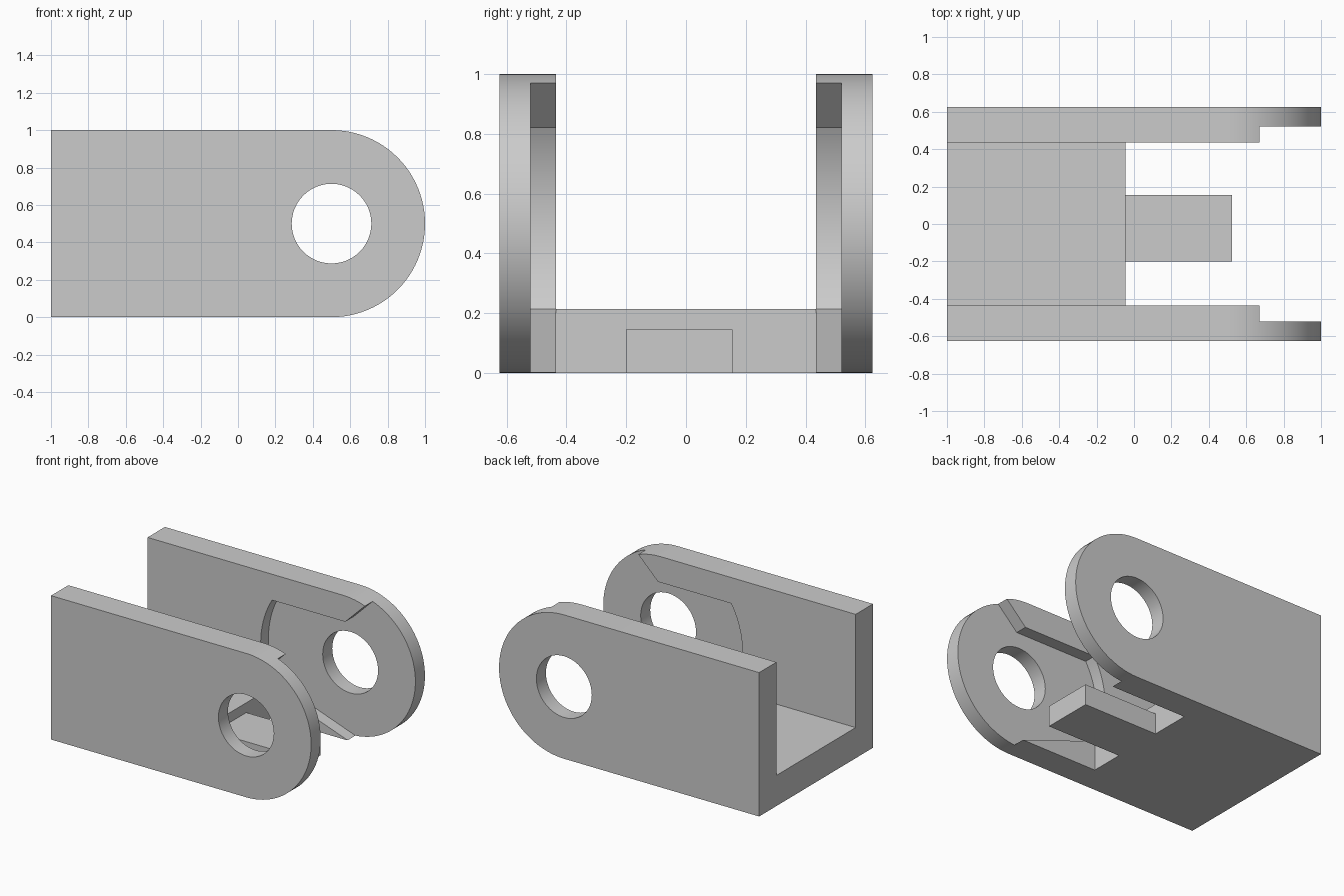
import bpy
import bmesh
from math import asin, cos, sin, pi, radians

cube = bpy.data.objects.get("Cube")
if cube:
    bpy.data.objects.remove(cube, do_unlink=True)

grey = bpy.data.materials.new("plain grey")
grey.use_nodes = True
colour = (0.6, 0.6, 0.6, 1)
grey.diffuse_color = colour
grey.node_tree.nodes["Principled BSDF"].inputs["Base Color"].default_value = colour

PIVOT_X, PIVOT_Z = 0.5, 0.5
FLOOR_END, FLOOR_TOP = -0.045, 0.213
INNER, STEP, OUTER = 0.435, 0.52, 0.625


def arc(radius, start, end, count):
    """Points of an arc around the pivot, in the xz plane."""
    angles = [start + (end - start) * i / count for i in range(count + 1)]
    return [(PIVOT_X + radius * cos(a), PIVOT_Z + radius * sin(a)) for a in angles]


def prism(name, profile, y0, y1):
    """Extrude an xz profile from y0 to y1."""
    bm = bmesh.new()
    face = bm.faces.new([bm.verts.new((x, y0, z)) for x, z in profile])
    out = bmesh.ops.extrude_face_region(bm, geom=[face])
    moved = [v for v in out["geom"] if isinstance(v, bmesh.types.BMVert)]
    bmesh.ops.translate(bm, verts=moved, vec=(0, y1 - y0, 0))
    bmesh.ops.recalc_face_normals(bm, faces=bm.faces)
    mesh = bpy.data.meshes.new(name)
    bm.to_mesh(mesh)
    bm.free()
    mesh.materials.append(grey)
    obj = bpy.data.objects.new(name, mesh)
    bpy.context.collection.objects.link(obj)
    return obj


def select(obj):
    bpy.ops.object.select_all(action="DESELECT")
    obj.select_set(True)
    bpy.context.view_layer.objects.active = obj


def cut(obj, cutter):
    """Subtract the cutter, then discard it."""
    cutter.hide_render = True
    mod = obj.modifiers.new("cut", "BOOLEAN")
    mod.object = cutter
    mod.operation = "DIFFERENCE"
    mod.solver = "EXACT"
    select(obj)
    bpy.ops.object.modifier_apply(modifier=mod.name)
    bpy.data.objects.remove(cutter, do_unlink=True)


# Profiles: rounded side plate, pivot hole, and the recess on the inner side
plate = [(-1, 0)] + arc(0.5, -pi / 2, pi / 2, 48) + [(-1, 1)]
hole = arc(0.213, 0, 2 * pi, 48)[:-1]
R = 0.63
sweep = arc(R, pi - asin(0.32 / R), pi + asin((PIVOT_Z - FLOOR_TOP) / R), 20)
recess = sweep + [(0.6, -0.02), (1.2, -0.02), (1.2, 1.2), (0.905, 1.2), (0.52, 0.82)]

# Side plates
for name, side in (("back_plate", 1), ("front_plate", -1)):
    wall = prism(name, plate, side * INNER, side * OUTER)
    cut(wall, prism("recess_cutter", recess, side * (INNER - 0.1), side * STEP))
    cut(wall, prism("hole_cutter", hole, side * (INNER - 0.1), side * (OUTER + 0.1)))
    select(wall)
    bpy.ops.object.shade_smooth_by_angle(angle=radians(25))


def box_profile(x0, x1, top):
    return [(x0, 0), (x1, 0), (x1, top), (x0, top)]


# Floor joining the plates, and the tongue at its end
prism("floor", box_profile(-1, FLOOR_END, FLOOR_TOP), -INNER, INNER)
prism("tongue", box_profile(FLOOR_END, 0.525, 0.145), -0.2, 0.155)
